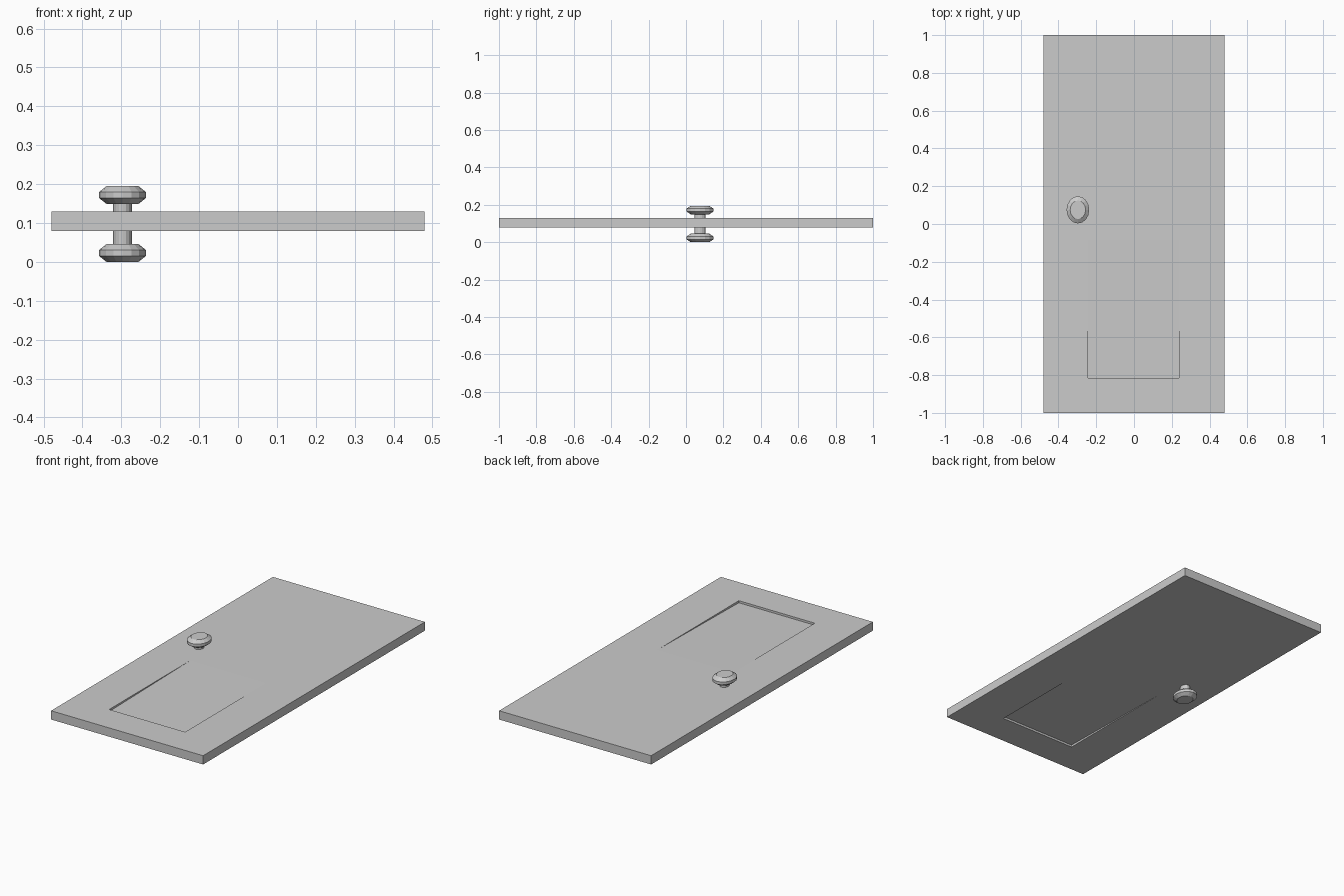
import bpy, bmesh
from math import sin, cos, tau

if "Cube" in bpy.data.objects:
    bpy.data.objects.remove(bpy.data.objects["Cube"])

Z0, Z1 = 0.08, 0.13                       # door faces
FX0, FX1, FY0, FY1 = -0.243, 0.237, -0.815, -0.082   # pet flap opening


def finish(name, bm):
    bmesh.ops.recalc_face_normals(bm, faces=bm.faces)
    me = bpy.data.meshes.new(name)
    bm.to_mesh(me)
    bm.free()
    ob = bpy.data.objects.new(name, me)
    bpy.context.collection.objects.link(ob)
    return ob


def rect(bm, x0, x1, y0, y1, z):
    return [bm.verts.new((x, y, z)) for x, y in ((x0, y0), (x1, y0), (x1, y1), (x0, y1))]


def bridge(bm, a, b):
    n = len(a)
    for i in range(n):
        j = (i + 1) % n
        bm.faces.new((a[i], a[j], b[j], b[i]))


# Door slab with a rectangular opening
bm = bmesh.new()
outer = [rect(bm, -0.48, 0.48, -1, 1, z) for z in (Z0, Z1)]
inner = [rect(bm, FX0, FX1, FY0, FY1, z) for z in (Z0, Z1)]
for a, b in ((outer[0], outer[1]), (outer[1], inner[1]), (inner[1], inner[0]), (inner[0], outer[0])):
    bridge(bm, a, b)
finish("door_slab", bm)

# Flap: flush at its hinge edge, thinner at its lower edge
bm = bmesh.new()
low, top = [rect(bm, FX0, FX1, FY0, FY1, z) for z in (Z0, Z1)]
for ring, dz in ((low, 0.012), (top, -0.012)):
    for v in ring[:2]:
        v.co.z += dz
    bm.faces.new(ring)
bridge(bm, low, top)
finish("flap", bm)


# Oval turned parts, given as (radius, height) profiles
def turned(name, profile, sides=16, cx=-0.297, cy=0.075, stretch=1.2):
    bm = bmesh.new()
    rings = [[bm.verts.new((cx + r * cos(tau * i / sides), cy + stretch * r * sin(tau * i / sides), z))
              for i in range(sides)] for r, z in profile]
    for a, b in zip(rings, rings[1:]):
        bridge(bm, a, b)
    bm.faces.new(rings[0])
    bm.faces.new(rings[-1])
    return finish(name, bm)


turned("knob_stem", [(0.024, 0.04), (0.024, 0.155)])
for name, z in (("knob_lower", 0.0), ("knob_upper", 0.149)):
    turned(name, [(0.041, z), (0.06, z + 0.015), (0.06, z + 0.031), (0.041, z + 0.046)])
